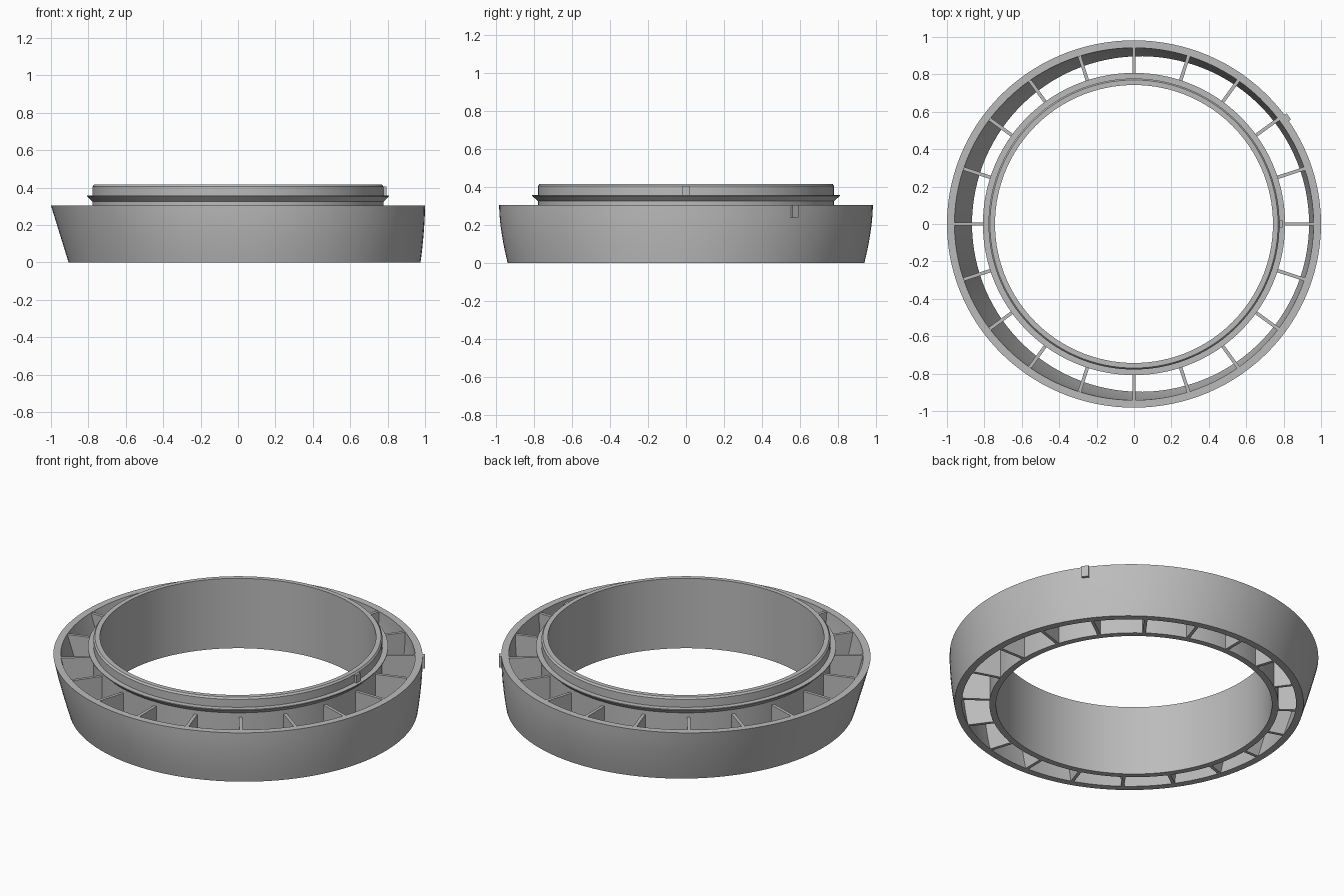
import bpy, math
from math import sin, cos, pi, sqrt, radians

cube = bpy.data.objects.get("Cube")
if cube:
    bpy.data.objects.remove(cube, do_unlink=True)

SEGMENTS = 120
HEIGHT = 0.304
RIBS = 20

grey = bpy.data.materials.new("plain grey")
grey.use_nodes = True
COLOUR = (0.5, 0.5, 0.5, 1)
grey.diffuse_color = COLOUR
grey.node_tree.nodes["Principled BSDF"].inputs["Base Color"].default_value = COLOUR


def make(name, verts, faces, smooth=False):
    mesh = bpy.data.meshes.new(name)
    mesh.from_pydata(verts, [], faces)
    mesh.materials.append(grey)
    obj = bpy.data.objects.new(name, mesh)
    bpy.context.collection.objects.link(obj)
    if smooth:
        bpy.ops.object.select_all(action='DESELECT')
        obj.select_set(True)
        bpy.context.view_layer.objects.active = obj
        bpy.ops.object.shade_smooth_by_angle(angle=radians(30))
    return obj


def ring_solid(name, loops):
    """Join closed loops, listed counter-clockwise in section, into a ring."""
    n, count = SEGMENTS, len(loops)
    verts = [p for loop in loops for p in loop]
    faces = []
    for i in range(count):
        k = (i + 1) % count
        for j in range(n):
            m = (j + 1) % n
            faces.append((i * n + j, i * n + m, k * n + m, k * n + j))
    return make(name, verts, faces, True)


def block(name, bottom, top):
    """Six-sided block from four bottom and four top corners."""
    sides = [(i, (i + 1) % 4, (i + 1) % 4 + 4, i + 4) for i in range(4)]
    return make(name, bottom + top, [(3, 2, 1, 0), (4, 5, 6, 7)] + sides)


def shell_radius(angle, z, inset=0):
    """Distance from the axis to the leaning oval wall."""
    t = z / HEIGHT
    curve = 1 - (1 - t) ** 1.7
    left, right = -0.906 - 0.094 * t, 0.976 + 0.024 * curve
    mid, rx = (left + right) / 2, (right - left) / 2 - inset
    ry = 0.937 + 0.045 * curve - inset
    a = (cos(angle) / rx) ** 2 + (sin(angle) / ry) ** 2
    b = mid * cos(angle) / rx ** 2
    c = (mid / rx) ** 2 - 1
    return (b + sqrt(b * b - a * c)) / a


def loop(radius, z):
    angles = [2 * pi * j / SEGMENTS for j in range(SEGMENTS)]
    return [(radius(a) * cos(a), radius(a) * sin(a), z) for a in angles]


def spoke_block(name, angle, inner, outer_low, outer_high, z0, z1, width):
    """Radial block whose outer end may slope."""
    def corners(outer, z):
        h = width / 2
        flat = [(inner, -h), (outer, -h), (outer, h), (inner, h)]
        return [(x * cos(angle) - y * sin(angle),
                 x * sin(angle) + y * cos(angle), z) for x, y in flat]
    return block(name, corners(outer_low, z0), corners(outer_high, z1))


# Leaning outer wall
levels = [HEIGHT * i / 6 for i in range(7)]
outside = [loop(lambda a, z=z: shell_radius(a, z), z) for z in levels]
inside = [loop(lambda a, z=z: shell_radius(a, z, 0.04), z) for z in reversed(levels)]
ring_solid("outer_wall", outside + inside)

# Upright inner collar with a sharp lip and a bevelled rim
profile = [(0.743, 0), (0.778, 0), (0.778, 0.325), (0.808, 0.353), (0.808, 0.358),
           (0.778, 0.358), (0.778, 0.405), (0.77, 0.415), (0.743, 0.415)]
ring_solid("inner_collar", [loop(lambda a, r=r: r, z) for r, z in profile])

# Radial ribs between collar and wall
for i in range(RIBS):
    a = 2 * pi * i / RIBS
    spoke_block(f"rib_{i + 1}", a, 0.76, shell_radius(a, 0, 0.015),
                shell_radius(a, HEIGHT, 0.015), 0, HEIGHT - 0.003, 0.018)

# Locating key on the collar and marker tab on the wall
spoke_block("collar_key", 0, 0.765, 0.793, 0.793, 0.35, 0.405, 0.036)
a = radians(34.8)
tab_reach = shell_radius(a, HEIGHT) + 0.014
spoke_block("marker_tab", a, tab_reach - 0.04, tab_reach, tab_reach,
            0.238, HEIGHT, 0.04)
